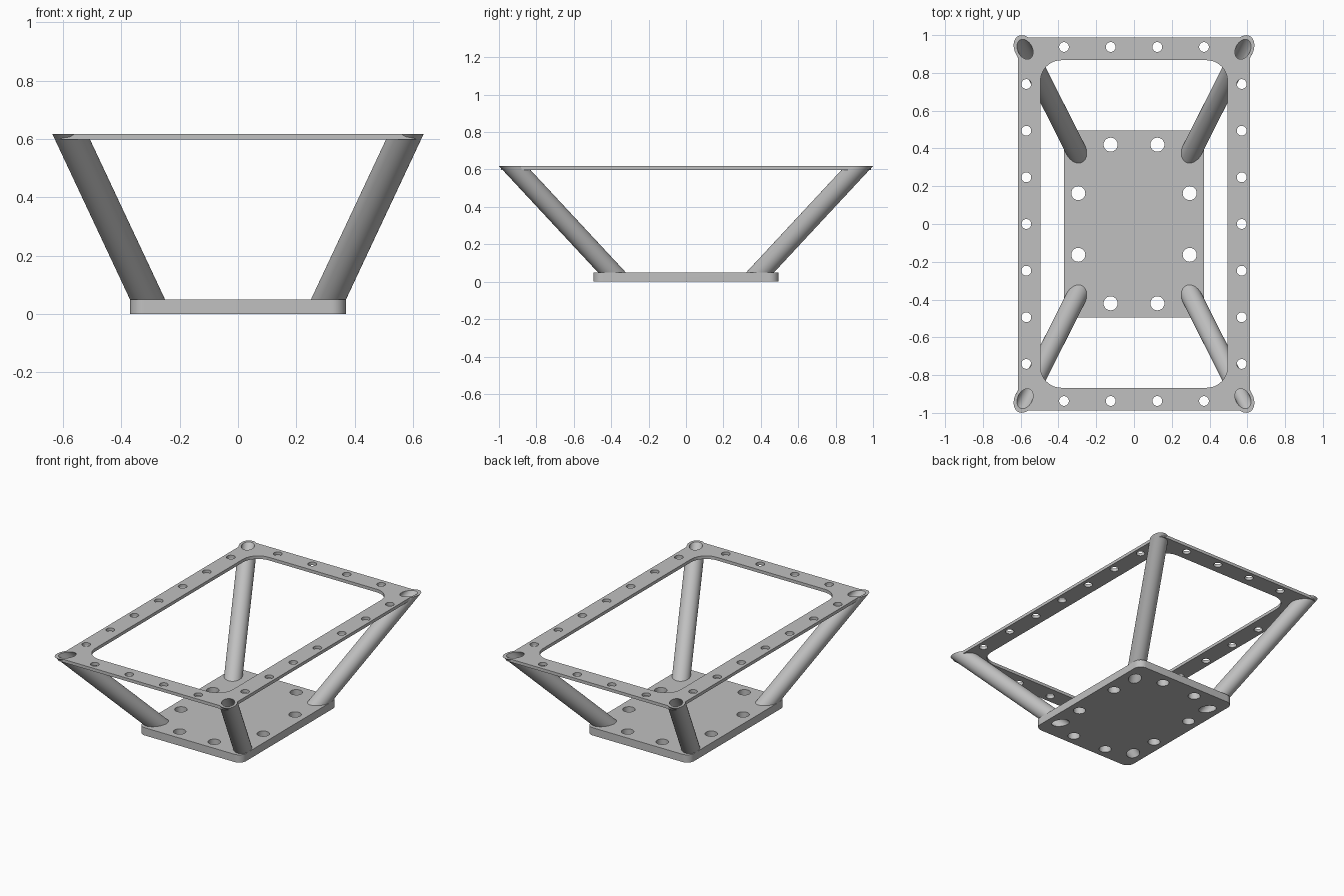
import bpy, bmesh
from math import cos, sin, pi, radians
from mathutils import Vector

if "Cube" in bpy.data.objects:
    bpy.data.objects.remove(bpy.data.objects["Cube"])

grey = bpy.data.materials.new("light_grey")
grey.use_nodes = True
grey.diffuse_color = (0.53, 0.53, 0.53, 1)
grey.node_tree.nodes["Principled BSDF"].inputs["Base Color"].default_value = grey.diffuse_color

TOP, RIM, BASE = 0.618, 0.02, 0.05       # total height, rim and base thickness
FOOT = Vector((0.287, 0.35, 0))          # leg axis at the ground
HEAD = Vector((0.577, 0.925, TOP))       # leg axis at the rim
R_LEG, R_BORE = 0.0545, 0.0385
SIGNS = [(sx, sy) for sx in (-1, 1) for sy in (-1, 1)]


def prism(bm, outline, z0, z1):
    """Straight solid over a flat outline."""
    loops = [[bm.verts.new((x, y, z)) for x, y in outline] for z in (z0, z1)]
    skin(bm, *loops)
    bm.faces.new(loops[0])
    bm.faces.new(loops[1])


def skin(bm, a, b):
    n = len(a)
    for i in range(n):
        j = (i + 1) % n
        bm.faces.new((a[i], a[j], b[j], b[i]))


def circle(x, y, r, n=32):
    return [(x + r * cos(2 * pi * i / n), y + r * sin(2 * pi * i / n)) for i in range(n)]


def rounded(hx, hy, r, steps=10):
    """Rounded rectangle outline."""
    pts = []
    for k, (sx, sy) in enumerate(((1, 1), (-1, 1), (-1, -1), (1, -1))):
        for i in range(steps + 1):
            a = (k + i / steps) * pi / 2
            pts.append((sx * (hx - r) + r * cos(a), sy * (hy - r) + r * sin(a)))
    return pts


def slanted_ring(bm, sx, sy, r, z, n=48):
    """Level slice at height z through a round bar along the leg axis."""
    foot = Vector((FOOT.x * sx, FOOT.y * sy, 0))
    axis = Vector((HEAD.x * sx, HEAD.y * sy, TOP)) - foot
    axis.normalize()
    u = axis.orthogonal().normalized()
    v = axis.cross(u)
    ring = []
    for i in range(n):
        p = foot + r * (u * cos(2 * pi * i / n) + v * sin(2 * pi * i / n))
        ring.append(bm.verts.new(p + axis * ((z - p.z) / axis.z)))
    return ring


def finish(name, bm):
    bmesh.ops.recalc_face_normals(bm, faces=bm.faces)
    mesh = bpy.data.meshes.new(name)
    bm.to_mesh(mesh)
    bm.free()
    mesh.materials.append(grey)
    obj = bpy.data.objects.new(name, mesh)
    bpy.context.collection.objects.link(obj)
    return obj


def activate(obj):
    bpy.ops.object.select_all(action="DESELECT")
    obj.select_set(True)
    bpy.context.view_layer.objects.active = obj


def smooth(obj):
    activate(obj)
    bpy.ops.object.shade_smooth_by_angle(angle=radians(30))


def drilled_plate(name, outline, z0, z1, holes, radius, opening=None):
    """Plate with round holes, leg sockets and an optional centre opening."""
    bm = bmesh.new()
    prism(bm, outline, z0, z1)
    plate = finish(name, bm)
    bm = bmesh.new()
    lo, hi = z0 - 0.03, z1 + 0.03
    for x, y in holes:
        prism(bm, circle(x, y, radius), lo, hi)
    if opening:
        prism(bm, opening, lo, hi)
    for sx, sy in SIGNS:
        a, b = (slanted_ring(bm, sx, sy, R_LEG, z) for z in (lo, hi))
        skin(bm, a, b)
        bm.faces.new(a)
        bm.faces.new(b)
    cutter = finish(name + "_cutter", bm)
    cutter.hide_render = True
    mod = plate.modifiers.new("holes", "BOOLEAN")
    mod.operation, mod.solver, mod.object = "DIFFERENCE", "EXACT", cutter
    activate(plate)
    bpy.ops.object.modifier_apply(modifier=mod.name)
    bpy.data.objects.remove(cutter)
    smooth(plate)


# Base plate
base_holes = [(sx * x, sy * y) for sx, sy in SIGNS for x, y in ((0.124, 0.42), (0.295, 0.163))]
drilled_plate("base_plate", rounded(0.37, 0.495, 0.05), 0, BASE, base_holes, 0.037)

# Upper rim with its row of mounting holes
rim_holes = [(sx * 0.57, 0.247 * i) for sx in (-1, 1) for i in range(-3, 4)]
rim_holes += [(0.247 * (i - 1.5), sy * 0.937) for sy in (-1, 1) for i in range(4)]
drilled_plate("upper_rim", rounded(0.615, 0.988, 0.03), TOP - RIM, TOP, rim_holes, 0.026,
              rounded(0.495, 0.867, 0.11))

# Four hollow slanted legs, cut level at both ends
for sx, sy in SIGNS:
    bm = bmesh.new()
    outer = [slanted_ring(bm, sx, sy, R_LEG, z) for z in (0, TOP)]
    inner = [slanted_ring(bm, sx, sy, R_BORE, z) for z in (0, TOP)]
    skin(bm, *outer)
    skin(bm, *inner)
    for a, b in zip(outer, inner):
        skin(bm, a, b)
    name = ("front" if sy < 0 else "back") + ("_left" if sx > 0 else "_right") + "_leg"
    smooth(finish(name, bm))
